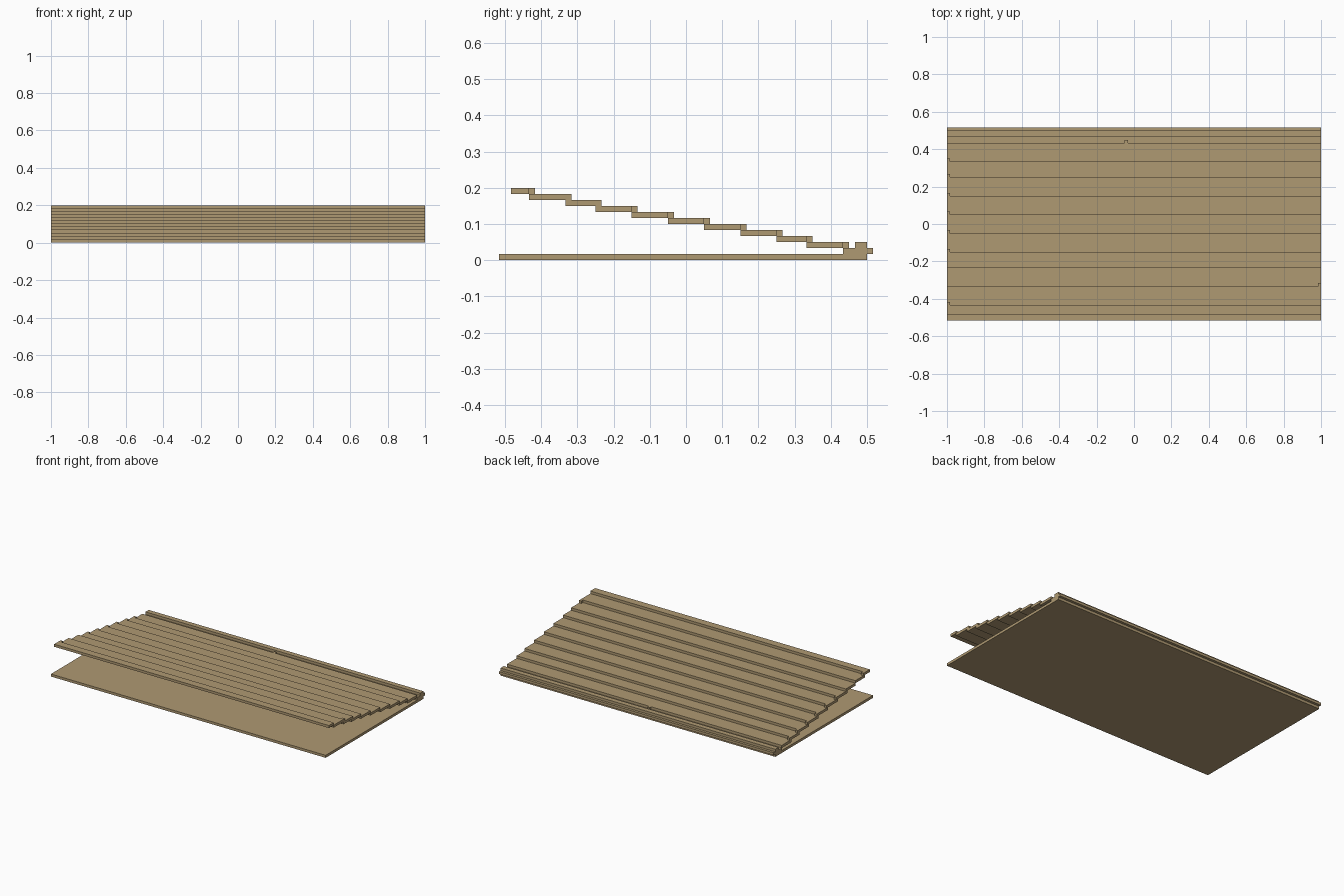
import bpy, bmesh
from mathutils import Vector

if "Cube" in bpy.data.objects:
    bpy.data.objects.remove(bpy.data.objects["Cube"])

U = 1 / 60  # grid unit: every size is a whole number of these

wood = bpy.data.materials.new("tan_wood")
wood.diffuse_color = (0.43, 0.32, 0.17, 1)
wood.use_nodes = True
wood.node_tree.nodes["Principled BSDF"].inputs["Base Color"].default_value = wood.diffuse_color


def extrude(name, points, offset):
    """Extrude a flat outline (in grid units) along the offset vector."""
    bm = bmesh.new()
    face = bm.faces.new([bm.verts.new(Vector(p) * U) for p in points])
    new = bmesh.ops.extrude_face_region(bm, geom=[face])["geom"]
    bmesh.ops.translate(bm, vec=Vector(offset) * U,
                        verts=[v for v in new if isinstance(v, bmesh.types.BMVert)])
    bmesh.ops.recalc_face_normals(bm, faces=bm.faces)
    mesh = bpy.data.meshes.new(name)
    bm.to_mesh(mesh)
    bm.free()
    mesh.materials.append(wood)
    obj = bpy.data.objects.new(name, mesh)
    bpy.context.collection.objects.link(obj)


# Base plate with the raised rear block, lip and outer ledge
profile = [(-31, 0), (30, 0), (30, 1), (31, 1), (31, 2), (30, 2), (30, 3),
           (28, 3), (28, 2), (26, 2), (26, 1), (-31, 1)]
extrude("base_plate", [(-60, y, z) for y, z in profile], (120, 0, 0))

# Sloping lid of stepped slats: front y, back y, x of the small joining tab
slats = [(-29, -26, -60), (-26, -20, 59), (-20, -14, None), (-15, -9, -60),
         (-9, -3, -60), (-3, 3, -60), (3, 9, -60), (9, 15, -60),
         (15, 20, -60), (20, 26, -3)]
for i, (y0, y1, tab) in enumerate(slats):
    outline = [(-60, y0), (60, y0), (60, y1)]
    if tab is not None:
        outline += [(tab + 1, y1), (tab + 1, y1 + 1), (tab, y1 + 1), (tab, y1)]
    outline.append((-60, y1))
    # drop repeated corners where a tab sits at an end
    outline = [p for k, p in enumerate(outline) if p != outline[k - 1]]
    extrude(f"lid_slat_{i + 1}", [(x, y, 11 - i) for x, y in outline], (0, 0, 1))
